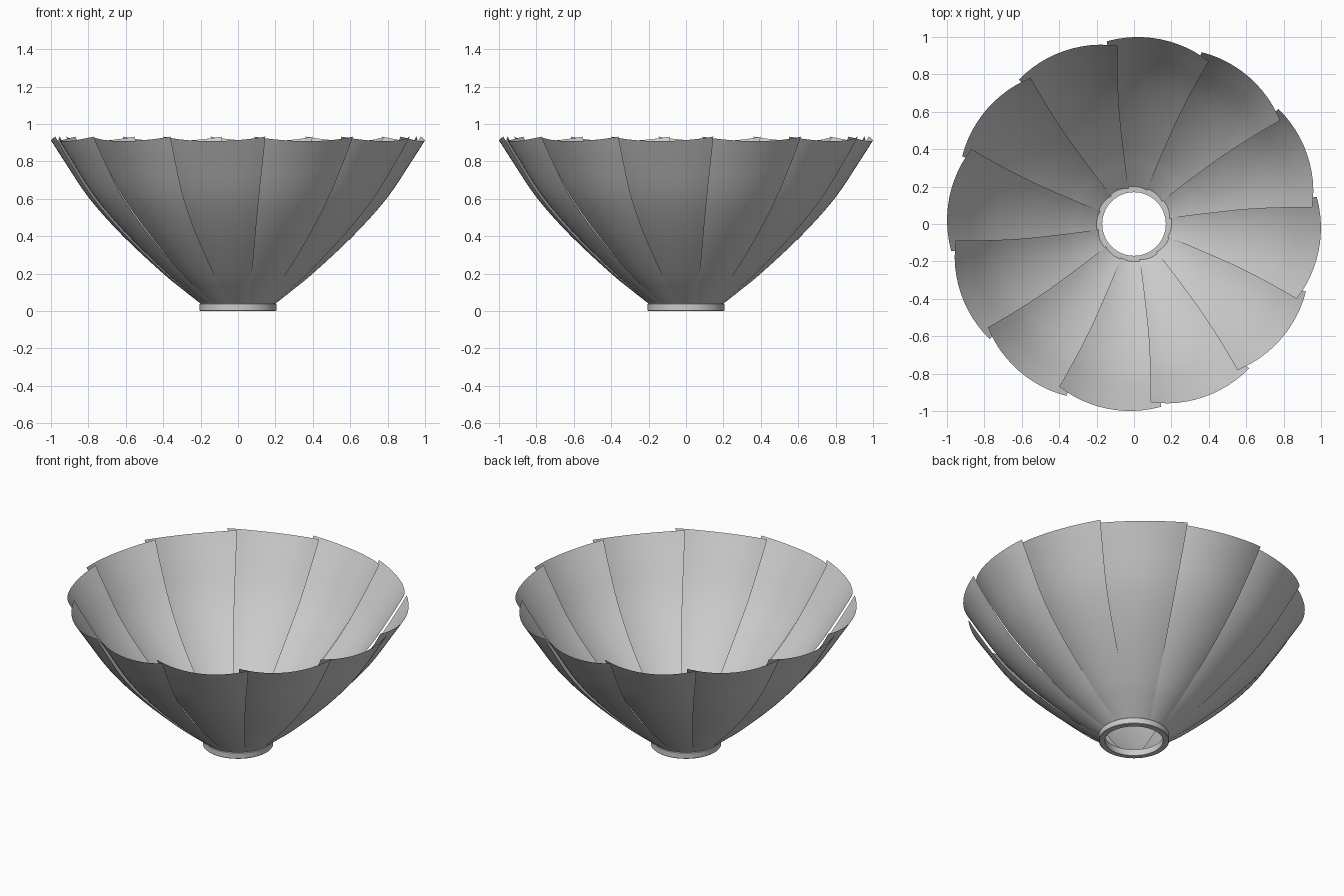
import bpy, bmesh, math

if "Cube" in bpy.data.objects:
    bpy.data.objects.remove(bpy.data.objects["Cube"])

PETALS = 12
ROWS, COLS = 24, 12

# Rows up the petal: radius, height, inner edge angle, outer edge angle (degrees)
PROFILE = [
    (0.195, 0.035, 8.8, 48.5),
    (0.290, 0.110, 8.6, 43.5),
    (0.400, 0.200, 8.2, 40.8),
    (0.615, 0.400, 7.5, 38.8),
    (0.795, 0.600, 6.5, 38.2),
    (0.930, 0.800, 5.7, 38.4),
    (1.000, 0.908, 5.3, 38.5),
]


def smooth_sample(t):
    """Catmull-Rom sample of the profile, t from 0 to 1."""
    n = len(PROFILE) - 1
    i = min(int(t * n), n - 1)
    u = t * n - i
    p1, p2 = PROFILE[i], PROFILE[i + 1]
    p0 = PROFILE[i - 1] if i else [2 * a - b for a, b in zip(p1, p2)]
    p3 = PROFILE[i + 2] if i + 2 <= n else [2 * b - a for a, b in zip(p1, p2)]
    return [0.5 * (2 * b + (c - a) * u + (2 * a - 5 * b + 4 * c - d) * u * u
                   + (3 * b - a - 3 * c + d) * u ** 3)
            for a, b, c, d in zip(p0, p1, p2, p3)]


def finish(bm, name):
    mesh = bpy.data.meshes.new(name)
    bm.to_mesh(mesh)
    bm.free()
    return mesh


def link(name, mesh):
    obj = bpy.data.objects.new(name, mesh)
    bpy.context.collection.objects.link(obj)
    return obj


# Petal: curved sheet, one edge tucked inside, the other lapping outside
bm = bmesh.new()
grid = []
for j in range(ROWS + 1):
    t = j / ROWS
    radius, height, a0, a1 = smooth_sample(t)
    row = []
    for i in range(COLS + 1):
        s = i / COLS
        a = math.radians(a0 + (a1 - a0) * s)
        r = radius * (1 - 0.102 * (s - 0.65) ** 2)
        z = height + 0.024 * t ** 3 * (2 * s - 1) ** 2
        row.append(bm.verts.new((r * math.cos(a), r * math.sin(a), z)))
    grid.append(row)
for j in range(ROWS):
    for i in range(COLS):
        f = bm.faces.new((grid[j][i], grid[j][i + 1],
                          grid[j + 1][i + 1], grid[j + 1][i]))
        f.smooth = True
petal_mesh = finish(bm, "petal")

# Twelve petals around the bowl
for k in range(PETALS):
    petal = link(f"petal_{k + 1}", petal_mesh)
    petal.rotation_euler.z = k * math.tau / PETALS

# Base ring: small rectangular section turned around z
bm = bmesh.new()
section = [(0.17, 0.0), (0.202, 0.0), (0.205, 0.003),
           (0.205, 0.037), (0.202, 0.04), (0.17, 0.04)]
verts = [bm.verts.new((r, 0, z)) for r, z in section]
edges = [bm.edges.new((verts[i], verts[(i + 1) % len(verts)]))
         for i in range(len(verts))]
bmesh.ops.spin(bm, geom=verts + edges, cent=(0, 0, 0), axis=(0, 0, 1),
               angle=math.tau, steps=64)
bmesh.ops.remove_doubles(bm, verts=bm.verts[:], dist=1e-5)
bmesh.ops.recalc_face_normals(bm, faces=bm.faces[:])
ring = link("base_ring", finish(bm, "base_ring"))
bpy.context.view_layer.objects.active = ring
ring.select_set(True)
bpy.ops.object.shade_smooth_by_angle(angle=math.radians(30))
